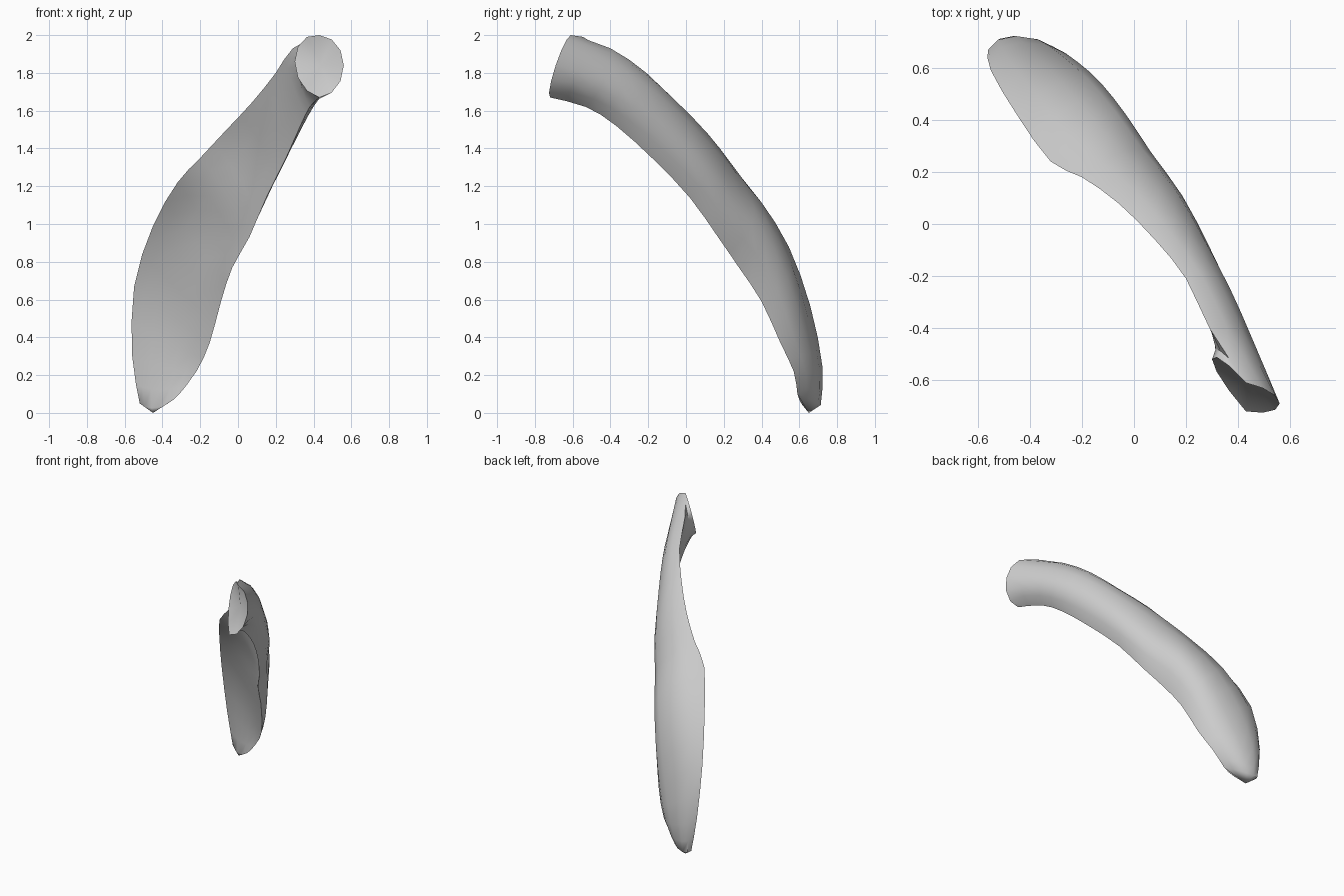
import bpy, bmesh
from math import pi, sin, cos
from mathutils import Vector

if "Cube" in bpy.data.objects:
    bpy.data.objects.remove(bpy.data.objects["Cube"])

# Stations down the arc: upper edge, outer bulge, lower edge, inner hollow
STATIONS = [
    [(.43, -.61, 2.0), (.56, -.69, 1.84), (.43, -.72, 1.67), (.30, -.52, 1.86)],
    [(.29, -.40, 1.93), (.45, -.43, 1.77), (.38, -.53, 1.62), (.32, -.44, 1.77)],
    [(.20, -.21, 1.80), (.37, -.25, 1.67), (.33, -.37, 1.52), (.26, -.26, 1.66)],
    [(.08, -.06, 1.65), (.27, -.06, 1.52), (.25, -.17, 1.34), (.18, -.09, 1.50)],
    [(-.06, .08, 1.50), (.16, .13, 1.33), (.15, .02, 1.14), (.07, .08, 1.33)],
    [(-.20, .18, 1.35), (.03, .29, 1.15), (.06, .17, .93), (-.05, .20, 1.14)],
    [(-.32, .24, 1.22), (-.07, .43, 1.01), (-.03, .28, .77), (-.16, .33, .99)],
    [(-.45, .42, .99), (-.18, .56, .78), (-.09, .40, .59), (-.28, .45, .79)],
    [(-.55, .59, .67), (-.28, .65, .49), (-.15, .50, .37), (-.36, .57, .52)],
    [(-.56, .67, .30), (-.37, .71, .22), (-.22, .57, .22), (-.40, .62, .25)],
    [(-.52, .68, .05), (-.42, .70, .05), (-.31, .59, .10), (-.42, .63, .03)],
]
TOP_CENTRE = Vector((.44, -.60, 1.84))
TIP = Vector((-.45, .65, 0))
STEPS = 6


def arc(a, m, b, t, fullness):
    """Arc from a over m to b: flat parabola (0) to half ellipse (1)."""
    para = a * (1 - t) * (1 - 2 * t) + m * 4 * t * (1 - t) + b * t * (2 * t - 1)
    c = (a + b) / 2
    return para.lerp(c + (a - c) * cos(pi * t) + (m - c) * sin(pi * t), fullness)


def spline(p0, p1, p2, p3, t):
    return 0.5 * (2 * p1 + (p2 - p0) * t + (2 * p0 - 5 * p1 + 4 * p2 - p3) * t * t
                  + (3 * p1 - p0 - 3 * p2 + p3) * t ** 3)


def ring(a, p, l, v, end):
    """Crescent: full on the upper side, flatter towards the lower edge."""
    low = 1 if end else .2
    ts = [i / STEPS for i in range(STEPS)]
    outer = [arc(a, p, l, t, .9 if t < .5 else low) for t in ts]
    return outer + [arc(l, v, a, t, low) for t in ts]


# Smoothly interpolated sections
st = [[Vector(p) for p in row] for row in STATIONS]
sections = []
for i in range(len(st) - 1):
    rows = st[max(i - 1, 0)], st[i], st[i + 1], st[min(i + 2, len(st) - 1)]
    for t in (0, .5):
        sections.append([spline(*(r[k] for r in rows), t) for k in range(4)])
sections.append(st[-1])

# Curved shell skinned over the sections, closed at both ends
bm = bmesh.new()
rings = [[bm.verts.new(p) for p in ring(*s, i == 0)] for i, s in enumerate(sections)]
n = 2 * STEPS
for r, q in zip(rings, rings[1:]):
    for k in range(n):
        bm.faces.new((r[k], r[(k + 1) % n], q[(k + 1) % n], q[k]))
for r, centre in ((rings[0], TOP_CENTRE), (rings[-1], TIP)):
    c = bm.verts.new(centre)
    for k in range(n):
        bm.faces.new((r[k], r[(k + 1) % n], c))
bmesh.ops.recalc_face_normals(bm, faces=bm.faces)

mesh = bpy.data.meshes.new("curved_shell")
bm.to_mesh(mesh)
bm.free()
obj = bpy.data.objects.new("curved_shell", mesh)
bpy.context.collection.objects.link(obj)
bpy.context.view_layer.objects.active = obj
obj.select_set(True)
bpy.ops.object.shade_smooth_by_angle(angle=0.8)
